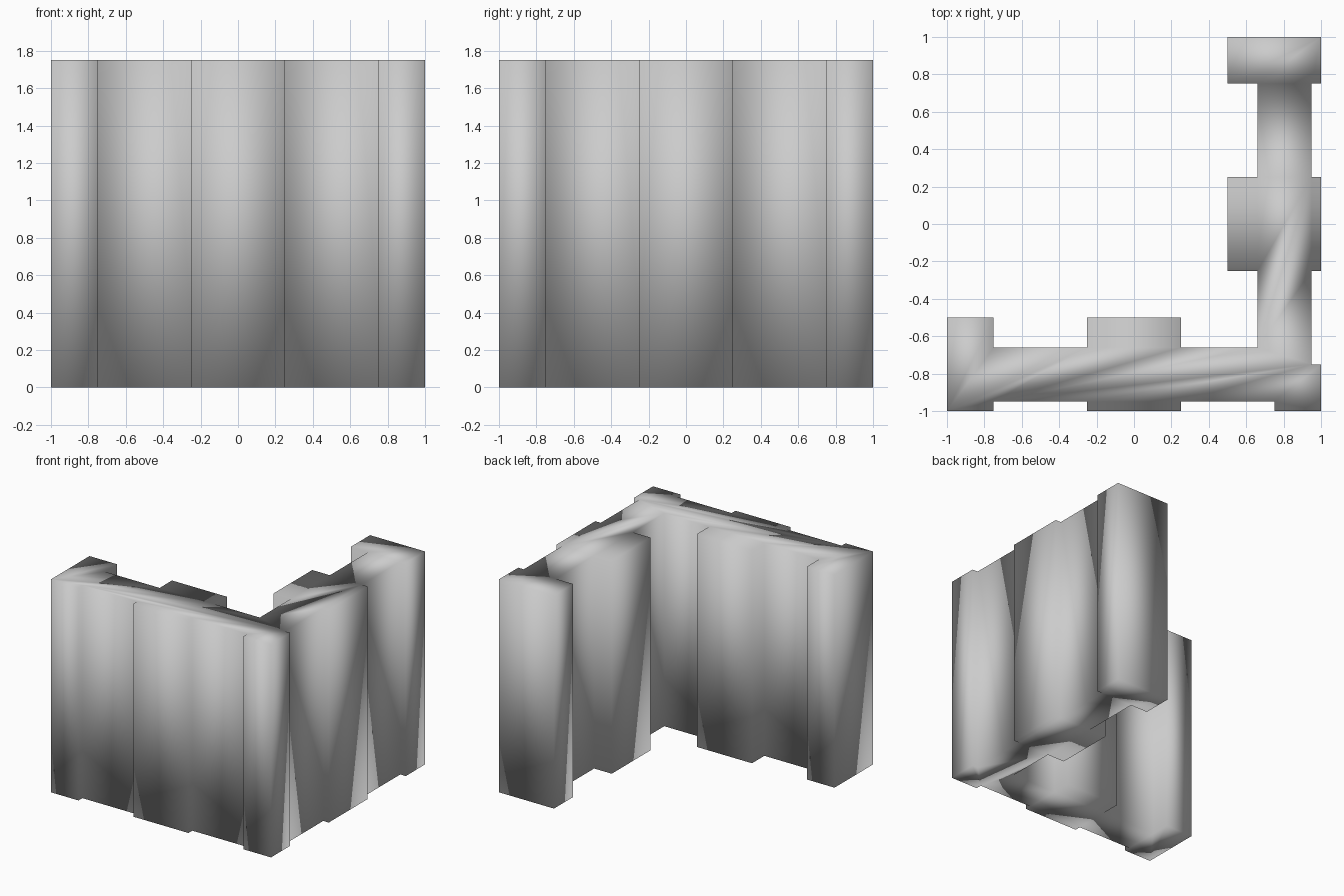
import bpy, bmesh

if "Cube" in bpy.data.objects:
    bpy.data.objects.remove(bpy.data.objects["Cube"])

HEIGHT = 1.75
OUT, IN = -1.0, -0.5              # outer / inner faces of the posts
WALL_OUT, WALL_IN = -0.95, -0.66  # outer / inner faces of the wall

# Half plan: outer side from the free end to the corner
outer = [(-1, IN), (-1, OUT), (-0.75, OUT), (-0.75, WALL_OUT),
         (-0.25, WALL_OUT), (-0.25, OUT), (0.25, OUT), (0.25, WALL_OUT),
         (0.75, WALL_OUT), (0.75, OUT), (1, OUT)]
# Half plan: inner side from the corner back to the free end
inner = [(-WALL_IN, WALL_IN), (0.25, WALL_IN), (0.25, IN), (-0.25, IN),
         (-0.25, WALL_IN), (-0.75, WALL_IN), (-0.75, IN)]


def mirror(points):
    """Reflect across the diagonal through the corner, reversing order."""
    return [(-y, -x) for x, y in reversed(points)]


plan = outer + mirror(outer[:-1]) + mirror(inner[1:]) + inner

# Corner wall with its posts, extruded from the plan
bm = bmesh.new()
base = bm.faces.new([bm.verts.new((x, y, 0)) for x, y in plan])
geo = bmesh.ops.extrude_face_region(bm, geom=[base], use_keep_orig=True)
top = [v for v in geo["geom"] if isinstance(v, bmesh.types.BMVert)]
bmesh.ops.translate(bm, verts=top, vec=(0, 0, HEIGHT))
bmesh.ops.recalc_face_normals(bm, faces=bm.faces)
for f in bm.faces:
    f.smooth = True  # soft shading over every edge
mesh = bpy.data.meshes.new("corner_wall")
bm.to_mesh(mesh)
bm.free()
wall = bpy.data.objects.new("corner_wall", mesh)
bpy.context.collection.objects.link(wall)
